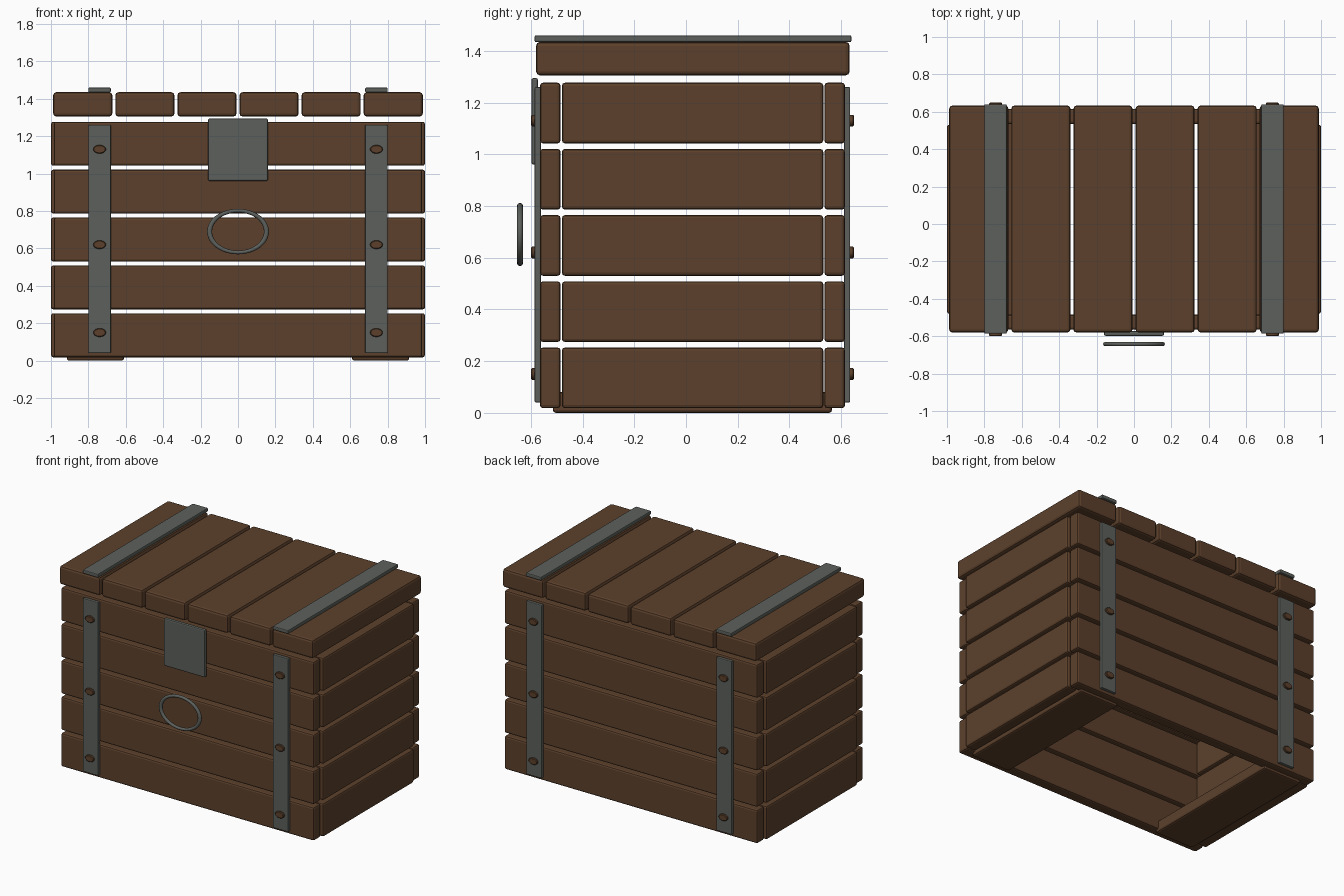
import bpy
import math
from mathutils import Matrix

cube = bpy.data.objects.get("Cube")
if cube:
    bpy.data.objects.remove(cube, do_unlink=True)


def make_material(name, rgb):
    mat = bpy.data.materials.new(name)
    mat.use_nodes = True
    color = (*rgb, 1.0)
    mat.diffuse_color = color
    bsdf = mat.node_tree.nodes["Principled BSDF"]
    bsdf.inputs["Base Color"].default_value = color
    bsdf.inputs["Roughness"].default_value = 0.8
    return mat


wood = make_material("brown wood", (0.107, 0.051, 0.024))
iron = make_material("grey iron", (0.107, 0.117, 0.107))


def box(name, x, y, z, mat, bevel):
    """Bevelled box given as (min, max) ranges."""
    ranges = (x, y, z)
    bpy.ops.mesh.primitive_cube_add(size=1)
    ob = bpy.context.object
    ob.name = name
    size = [b - a for a, b in ranges]
    ob.data.transform(Matrix.Diagonal((*size, 1)))
    ob.location = [(a + b) / 2 for a, b in ranges]
    ob.data.materials.append(mat)
    mod = ob.modifiers.new("rounded edges", "BEVEL")
    mod.width = bevel
    mod.segments = 2
    return ob


def smooth(ob):
    bpy.ops.object.select_all(action="DESELECT")
    ob.select_set(True)
    bpy.context.view_layer.objects.active = ob
    bpy.ops.object.shade_smooth_by_angle(angle=math.radians(40))


FRONT, BACK = -0.565, 0.615
THICK = 0.08

# Wall planks, five rows
for row in range(5):
    z0 = 0.018 + row * 0.256
    z = (z0, z0 + 0.235)
    box("front_plank", (-0.985, 0.985), (FRONT, FRONT + THICK), z, wood, 0.012)
    box("back_plank", (-0.985, 0.985), (BACK - THICK, BACK), z, wood, 0.012)
    for name, x in (("left_plank", (0.92, 1.0)), ("right_plank", (-1.0, -0.92))):
        box(name, x, (-0.48, 0.531), z, wood, 0.012)

# Lid planks
for i in range(6):
    cx = (i - 2.5) * 0.332
    box("lid_plank", (cx - 0.158, cx + 0.158), (-0.58, 0.633), (1.305, 1.435), wood, 0.016)

# Floor boards under each end
for s in (-1, 1):
    x = sorted((s * 0.61, s * 0.915))
    box("floor_board", x, (-0.515, 0.565), (0.0, 0.08), wood, 0.012)

# Iron straps with studs
for s in (-1, 1):
    cx = s * 0.74
    x = (cx - 0.06, cx + 0.06)
    box("lid_strap", x, (-0.586, 0.64), (1.434, 1.46), iron, 0.006)
    for name, y0, d in (("front", FRONT, -1), ("back", BACK, 1)):
        y = sorted((y0 - d * 0.004, y0 + d * 0.02))
        box(name + "_strap", x, y, (0.04, 1.26), iron, 0.005)
        for z in (0.15, 0.62, 1.13):
            bpy.ops.mesh.primitive_cylinder_add(vertices=24, radius=1, depth=1)
            stud = bpy.context.object
            stud.name = name + "_stud"
            stud.data.transform(Matrix.Rotation(math.pi / 2, 4, "X"))
            stud.data.transform(Matrix.Diagonal((0.034, 0.025, 0.023, 1)))
            stud.location = (cx, y0 + d * 0.0215, z)
            stud.data.materials.append(wood)
            mod = stud.modifiers.new("rounded edges", "BEVEL")
            mod.width = 0.004
            mod.limit_method = "ANGLE"
            smooth(stud)

# Lock plate and oval ring
box("lock_plate", (-0.16, 0.16), (-0.598, -0.572), (0.96, 1.295), iron, 0.008)
bpy.ops.mesh.primitive_torus_add(major_segments=48, minor_segments=12,
                                 major_radius=0.152, minor_radius=0.0135)
ring = bpy.context.object
ring.name = "ring_handle"
ring.data.transform(Matrix.Rotation(math.pi / 2, 4, "X"))
ring.data.transform(Matrix.Diagonal((1, 0.85, 0.735, 1)))
ring.location = (0, -0.642, 0.69)
ring.data.materials.append(iron)
smooth(ring)
